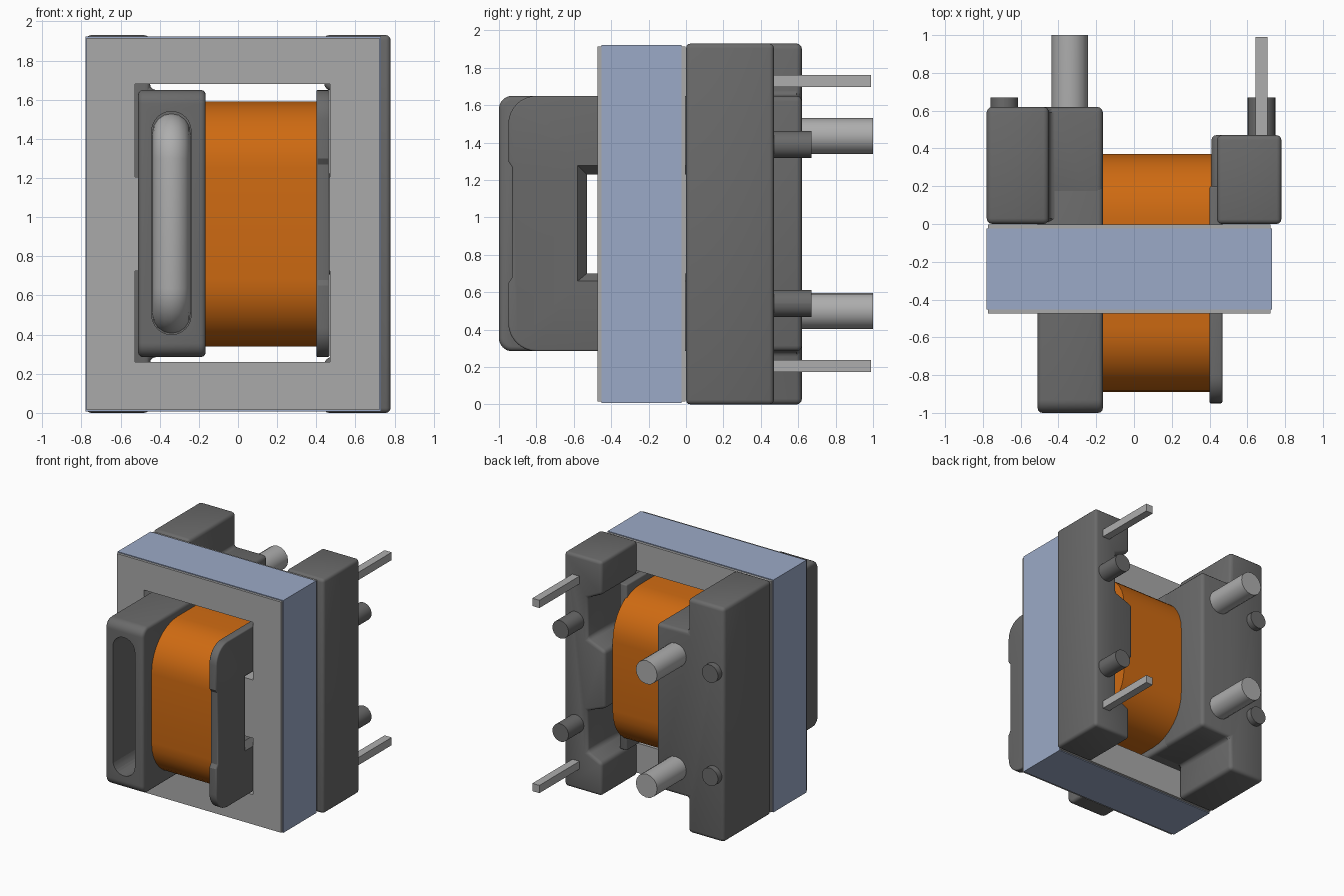
import bpy, bmesh, math
from mathutils import Vector

old = bpy.data.objects.get("Cube")
if old:
    bpy.data.objects.remove(old, do_unlink=True)


def material(name, rgb, rough=0.6):
    m = bpy.data.materials.new(name)
    m.use_nodes = True
    m.diffuse_color = (*rgb, 1)
    b = m.node_tree.nodes["Principled BSDF"]
    b.inputs["Base Color"].default_value = (*rgb, 1)
    b.inputs["Roughness"].default_value = rough
    return m


PLASTIC = material("dark grey plastic", (0.145, 0.145, 0.145))
FERRITE = material("ferrite grey", (0.40, 0.40, 0.40))
TAPE = material("blue tape", (0.33, 0.40, 0.57))
COPPER = material("orange winding", (0.62, 0.145, 0.006))
METAL = material("tinned metal", (0.42, 0.42, 0.42))


def activate(ob):
    bpy.ops.object.select_all(action='DESELECT')
    ob.select_set(True)
    bpy.context.view_layer.objects.active = ob


def smooth(ob):
    activate(ob)
    bpy.ops.object.shade_smooth_by_angle(angle=math.radians(32))


def finish(name, bm, mat, bevel=0):
    bmesh.ops.recalc_face_normals(bm, faces=bm.faces[:])
    me = bpy.data.meshes.new(name)
    bm.to_mesh(me)
    bm.free()
    ob = bpy.data.objects.new(name, me)
    bpy.context.collection.objects.link(ob)
    if mat:
        me.materials.append(mat)
    if bevel:
        mod = ob.modifiers.new("bevel", 'BEVEL')
        mod.width, mod.segments = bevel, 3
        mod.limit_method, mod.angle_limit = 'ANGLE', math.radians(40)
        activate(ob)
        bpy.ops.object.modifier_apply(modifier="bevel")
    if mat:
        smooth(ob)
    return ob


def rounded(pts, steps=8):
    """Corners given as (u, v, radius) become arcs."""
    out = []
    for i, (u, v, r) in enumerate(pts):
        p = Vector((u, v))
        if not r:
            out.append(p)
            continue
        a = (Vector(pts[i - 1][:2]) - p).normalized() * r
        b = (Vector(pts[(i + 1) % len(pts)][:2]) - p).normalized() * r
        for k in range(steps + 1):
            t = k / steps * math.pi / 2
            out.append(p + a * (1 - math.sin(t)) + b * (1 - math.cos(t)))
    return out


def prism(name, pts, axis, lo, hi, mat, bevel=0):
    """Extrude a profile along x (profile y,z) or along y (profile x,z)."""
    bm = bmesh.new()
    at = (lambda p, d: (d, p.x, p.y)) if axis == 'x' else (lambda p, d: (p.x, d, p.y))
    prof = rounded(pts)
    ends = [[bm.verts.new(at(p, d)) for p in prof] for d in (lo, hi)]
    n = len(prof)
    for e in ends:
        bm.faces.new(e)
    for i in range(n):
        j = (i + 1) % n
        bm.faces.new((ends[0][i], ends[0][j], ends[1][j], ends[1][i]))
    return finish(name, bm, mat, bevel)


def box(name, x, y, z, mat, bevel=0):
    return prism(name, [(x[0], z[0], 0), (x[1], z[0], 0), (x[1], z[1], 0), (x[0], z[1], 0)],
                 'y', y[0], y[1], mat, bevel)


def cut(ob, cutter):
    mod = ob.modifiers.new("cut", 'BOOLEAN')
    mod.operation, mod.solver, mod.object = 'DIFFERENCE', 'EXACT', cutter
    activate(ob)
    bpy.ops.object.modifier_apply(modifier="cut")
    bpy.data.objects.remove(cutter, do_unlink=True)
    smooth(ob)


def rod(name, x, z, r, y0, y1, mat):
    k = 0.0
    pts = [(x - r, z - r, r), (x + r, z - r, r), (x + r, z + r, r), (x - r, z + r, r)]
    return prism(name, pts, 'y', y0, y1, mat)


def tunnel(pad=0.0):
    return box("tunnel_cutter", (-0.7, 0.7), (-0.53 - pad, 0.005 + pad),
               (0.70 - pad, 1.23 + pad), None)


# Ferrite core frame with its central leg
core = box("core_frame", (-0.773, 0.723), (-0.473, -0.002), (0.015, 1.915), FERRITE)
cut(core, box("window_cutter", (-0.525, 0.47), (-1, 1), (0.26, 1.68), None))
box("core_leg", (-0.54, 0.48), (-0.473, -0.002), (0.725, 1.205), FERRITE)

# Tape wrapped around the outside of the core
tape = box("tape_wrap", (-0.78, 0.73), (-0.453, -0.024), (0.008, 1.922), TAPE)
cut(tape, box("tape_cutter", (-0.773, 0.723), (-1, 1), (0.015, 1.915), None))

# Winding and the tube it sits on
winding = prism("winding", [(-0.89, 0.34, 0.34), (0.37, 0.34, 0.34),
                            (0.37, 1.59, 0.34), (-0.89, 1.59, 0.34)],
                'x', -0.18, 0.41, COPPER)
cut(winding, tunnel(0.04))
tube = box("winding_tube", (-0.18, 0.41), (-0.57, 0.045), (0.66, 1.27), PLASTIC)
cut(tube, tunnel())

# Thick flange with the slot that holds the wire loop
thick = prism("thick_flange", [(-1, 0.285, 0.07), (0.2, 0.285, 0),
                               (0.2, 1.65, 0), (-1, 1.65, 0.07)],
              'x', -0.51, -0.165, PLASTIC, 0.025)
cut(thick, tunnel())
cut(thick, prism("slot_cutter", [(-0.44, 0.40, 0.1), (-0.24, 0.40, 0.1),
                                 (-0.24, 1.54, 0.1), (-0.44, 1.54, 0.1)],
                 'y', -1.2, -0.56, None))

# Thin flange with a shallow front notch and a flared opening
thin = prism("thin_flange", [(-0.95, 0.285, 0.15), (0.2, 0.285, 0), (0.2, 1.65, 0),
                             (-0.95, 1.65, 0.15), (-0.95, 1.30, 0), (-0.93, 1.27, 0),
                             (-0.93, 0.68, 0), (-0.95, 0.65, 0)],
             'x', 0.40, 0.468, PLASTIC, 0.01)
cut(thin, tunnel())
flare = box("flare_cutter", (0.405, 0.475), (-0.585, 0.06), (0.655, 1.285), None)
for v in flare.data.vertices:
    if v.co.x < 0.44:
        v.co.y = -0.525 if v.co.y < -0.2 else 0.0
        v.co.z = 0.705 if v.co.z < 1 else 1.225
cut(thin, flare)

# Rear terminal bases
prism("thick_base", [(-0.78, 0, 0), (-0.45, 0, 0), (-0.45, 0.285, 0), (-0.165, 0.285, 0),
                     (-0.165, 1.65, 0), (-0.45, 1.65, 0), (-0.45, 1.93, 0), (-0.78, 1.93, 0)],
      'y', 0, 0.62, PLASTIC, 0.03)
prism("thin_base", [(0.78, 0, 0), (0.78, 1.93, 0), (0.44, 1.93, 0), (0.44, 1.66, 0),
                    (0.57, 1.60, 0), (0.57, 1.26, 0), (0.41, 1.20, 0), (0.41, 0.73, 0),
                    (0.57, 0.67, 0), (0.57, 0.33, 0), (0.44, 0.27, 0), (0.44, 0, 0)],
      'y', 0, 0.47, PLASTIC, 0.025)

# Heavy wire loop: ends form the two round pins
curve = bpy.data.curves.new("wire_loop", 'CURVE')
curve.dimensions, curve.bevel_depth, curve.bevel_resolution = '3D', 0.097, 6
curve.use_fill_caps = True
path = [Vector((-0.34, y, z)) for y, z in
        ((p.x, p.y) for p in rounded([(1.0, 0.5, 0), (-0.66, 0.5, 0.14),
                                      (-0.66, 1.435, 0.14), (1.0, 1.435, 0)]))]
spline = curve.splines.new('POLY')
spline.points.add(len(path) - 1)
for point, co in zip(spline.points, path):
    point.co = (*co, 1)
loop = bpy.data.objects.new("wire_loop", curve)
bpy.context.collection.objects.link(loop)
curve.materials.append(METAL)
activate(loop)
bpy.ops.object.convert(target='MESH')
smooth(bpy.context.view_layer.objects.active)

# Standoff pegs and square pins, lower and upper
for label, zp, zs in (("lower", 0.54, 0.205), ("upper", 1.39, 1.73)):
    rod(label + "_thin_side_peg", 0.675, zp, 0.073, 0.4, 0.67, PLASTIC)
    rod(label + "_thick_side_peg", -0.687, zp, 0.073, 0.5, 0.67, PLASTIC)
    box(label + "_square_pin", (0.643, 0.707), (0.4, 0.99), (zs - 0.032, zs + 0.032), METAL)
